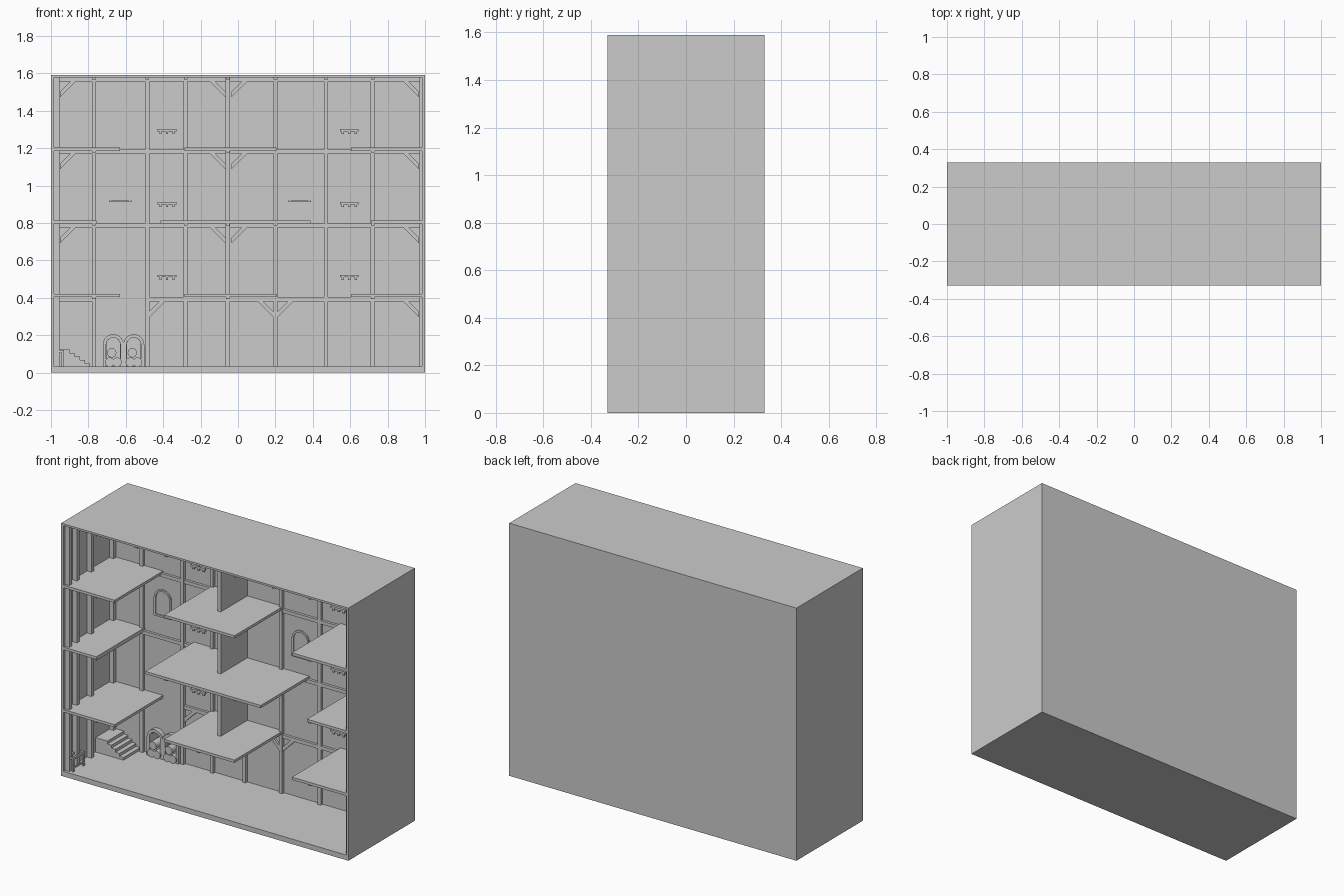
import bpy, bmesh, math

if "Cube" in bpy.data.objects:
    bpy.data.objects.remove(bpy.data.objects["Cube"])

BACK = 0.155           # inner face of the thick back wall
FRONT = -0.33
POSTS = [-0.77, -0.485, -0.28, -0.055, 0.20, 0.47, 0.72]
BEAMS = [0.392, 0.787, 1.182, 1.567]


def finish(name, bm):
    bmesh.ops.recalc_face_normals(bm, faces=bm.faces)
    me = bpy.data.meshes.new(name)
    bm.to_mesh(me)
    bm.free()
    ob = bpy.data.objects.new(name, me)
    bpy.context.collection.objects.link(ob)
    return ob


def prism(name, pts, y0, y1):
    """Extrude an x-z outline from y0 to y1."""
    bm = bmesh.new()
    face = bm.faces.new([bm.verts.new((x, y0, z)) for x, z in pts])
    ext = bmesh.ops.extrude_face_region(bm, geom=[face])
    verts = [v for v in ext["geom"] if isinstance(v, bmesh.types.BMVert)]
    bmesh.ops.translate(bm, verts=verts, vec=(0, y1 - y0, 0))
    return finish(name, bm)


def box(name, x0, x1, y0, y1, z0, z1):
    return prism(name, [(x0, z0), (x1, z0), (x1, z1), (x0, z1)], y0, y1)


def arch(cx, half, z0, top, n=12):
    """Outline of a round-headed opening, from lower right to lower left."""
    spring = top - half
    pts = [(cx + half, z0)]
    for i in range(n + 1):
        a = math.pi * i / n
        pts.append((cx + half * math.cos(a), spring + half * math.sin(a)))
    return pts + [(cx - half, z0)]


def arch_frame(name, cx, half, width, z0, top, y0, y1):
    outer = arch(cx, half, z0, top)
    inner = arch(cx, half - width, z0, top - width)
    return prism(name, outer + inner[::-1], y0, y1)


# outer case with one open room space and two barrel niches cut out
case = box("case", -1, 1, FRONT, 0.33, 0, 1.59)
cutters = [box("room_cutter", -0.985, 0.985, -0.4, BACK, 0.032, 1.578)]
NICHES = [-0.667, -0.557]
for cx in NICHES:
    cutters.append(prism("niche_cutter", arch(cx, 0.037, 0.034, 0.187), 0.1, 0.25))
for c in cutters:
    c.hide_render = True
    c.hide_viewport = True
    m = case.modifiers.new("cut", 'BOOLEAN')
    m.operation = 'DIFFERENCE'
    m.solver = 'EXACT'
    m.object = c

# timber posts on the back wall
for x in POSTS:
    box("back_post", x - 0.011, x + 0.011, BACK - 0.018, BACK + 0.005, 0.03, 1.58)

# timber beams on the back wall, with the stairwell bay left open below
for z in BEAMS:
    spans = [(-0.986, -0.77), (-0.485, 0.986)] if z < 0.5 else [(-0.986, 0.986)]
    for x0, x1 in spans:
        box("back_beam", x0, x1, BACK - 0.016, BACK + 0.005, z - 0.011, z + 0.011)


# corner braces between posts and beams
def brace(x, s, z):
    a, b = 0.085, 0.055
    prism("brace", [(x, z - a), (x + s * a, z), (x + s * b, z), (x, z - b)],
          BACK - 0.014, BACK + 0.004)


for z in BEAMS[1:]:
    for x, s in [(-0.952, 1), (-0.066, -1), (-0.036, 1), (0.968, -1)]:
        brace(x, s, z - 0.011)
for x, s in [(-0.474, 1), (0.189, -1), (0.211, 1), (0.968, -1)]:
    brace(x, s, BEAMS[0] - 0.011)

# side wall posts and rails
for y in (-0.30, -0.225, -0.08, 0.14):
    box("left_post", -0.987, -0.955, y - 0.013, y + 0.013, 0.03, 1.58)
    box("right_post", 0.970, 0.987, y - 0.013, y + 0.013, 0.03, 1.58)
for z in BEAMS:
    box("left_rail", -0.987, -0.96, -0.31, BACK, z - 0.011, z + 0.011)
    box("right_rail", 0.972, 0.987, -0.31, BACK, z - 0.011, z + 0.011)

# platforms on three levels with joists beneath
WIDE = [(-0.986, -0.63), (-0.285, 0.205), (0.605, 0.986)]
ALT = [(-0.986, -0.757), (-0.415, 0.388), (0.71, 0.986)]
for top, spans in [(0.42, WIDE), (0.813, ALT), (1.203, WIDE)]:
    for x0, x1 in spans:
        box("platform", x0, x1, FRONT + 0.002, BACK + 0.004, top - 0.017, top)
        for x in POSTS:
            if x0 <= x - 0.01 and x + 0.01 <= x1:
                box("joist", x - 0.01, x + 0.01, FRONT + 0.01, BACK, top - 0.027, top - 0.015)
    # partition standing on the centre platform
    box("partition", -0.067, -0.043, -0.11, BACK + 0.003, top - 0.005,
        top + (0.375 if top < 1 else 0.378))
for x in POSTS:
    box("ceiling_joist", x - 0.01, x + 0.01, FRONT + 0.01, BACK, 1.566, 1.58)

# staircase at the back left
pts = [(-0.986, 0.03), (-0.79, 0.03)]
for i in range(5):
    x = -0.79 - 0.028 * i
    z = 0.03 + 0.0185 * (i + 1)
    pts += [(x, z), (x - 0.028, z)] if i < 4 else [(x, z)]
pts += [(-0.986, pts[-1][1])]
prism("staircase", pts, -0.01, BACK + 0.003)

# small open-framed table by the left wall
for x in (-0.978, -0.937):
    for y in (-0.30, -0.20):
        box("table_leg", x - 0.006, x + 0.006, y - 0.006, y + 0.006, 0.03, 0.12)
    box("table_rail", x - 0.005, x + 0.005, -0.30, -0.20, 0.106, 0.121)
    box("table_stretcher", x - 0.004, x + 0.004, -0.30, -0.20, 0.05, 0.06)
for y in (-0.30, -0.20):
    box("table_end", -0.978, -0.937, y - 0.005, y + 0.005, 0.108, 0.12)

# arched niches with stacked barrels
for cx in NICHES:
    arch_frame("niche_frame", cx, 0.056, 0.018, 0.03, 0.205, 0.125, BACK + 0.01)
    for dx, z in [(-0.019, 0.056), (0.020, 0.056), (-0.008, 0.106)]:
        bpy.ops.mesh.primitive_cylinder_add(vertices=16, radius=0.025, depth=0.12,
                                            location=(cx + dx, 0.175, z),
                                            rotation=(math.pi / 2, 0, 0))
        bpy.context.object.name = "barrel"
        bpy.ops.object.shade_smooth_by_angle()

# shallow arched windows on the middle level
for cx in (-0.63, 0.33):
    arch_frame("window_frame", cx, 0.06, 0.012, 0.92, 1.085, BACK - 0.008, BACK + 0.004)
    box("window_sill", cx - 0.06, cx + 0.06, BACK - 0.009, BACK + 0.004, 0.912, 0.923)

# little wall shelves with pegs
for z in (0.51, 0.90, 1.29):
    for cx in (-0.38, 0.595):
        box("shelf", cx - 0.05, cx + 0.05, BACK - 0.012, BACK + 0.004, z, z + 0.012)
        for d in (-0.035, 0, 0.035):
            box("peg", cx + d - 0.006, cx + d + 0.006, BACK - 0.01, BACK + 0.004, z - 0.014, z + 0.002)
